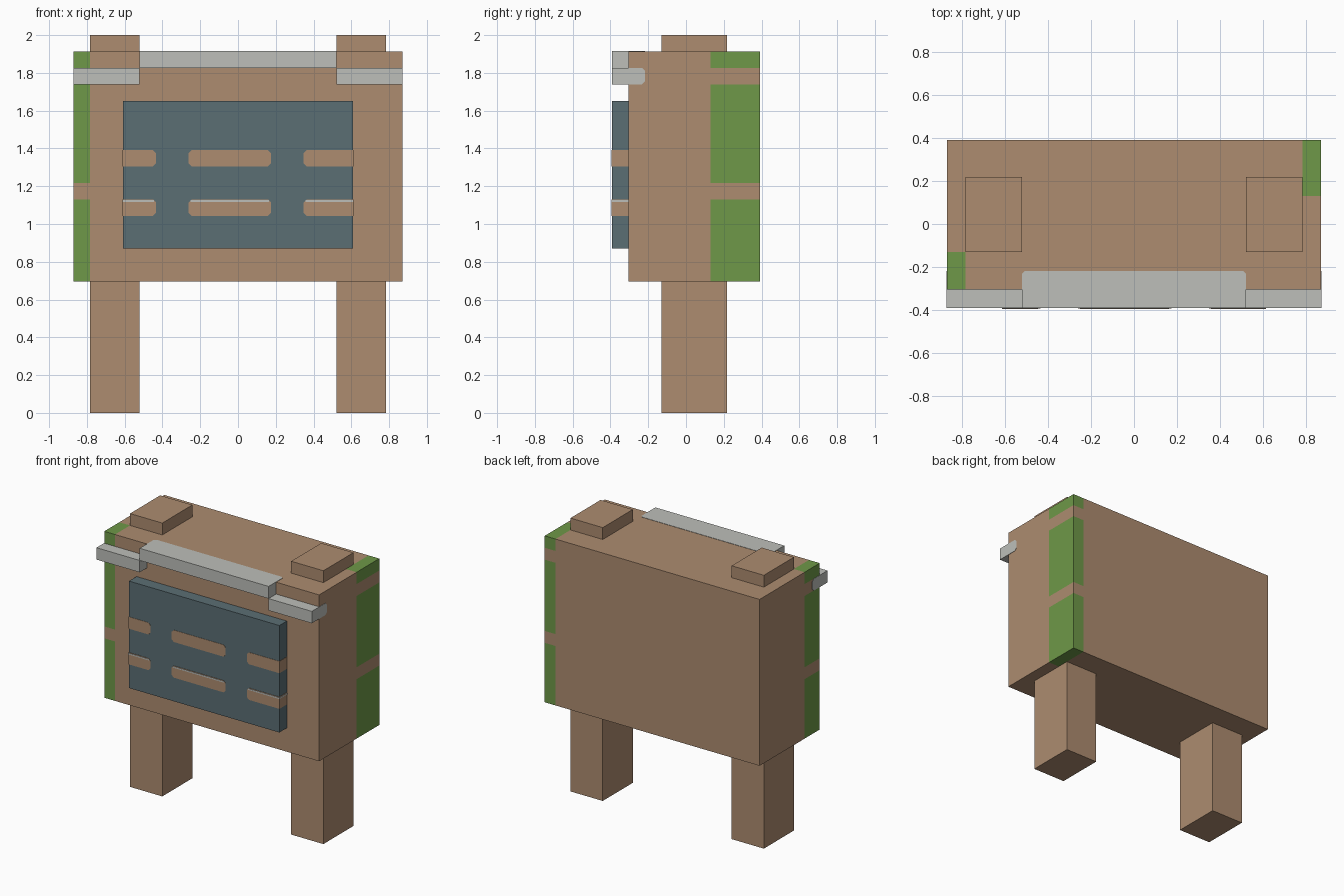
import bpy, bmesh
from mathutils import Vector

cube = bpy.data.objects.get("Cube")
if cube:
    bpy.data.objects.remove(cube, do_unlink=True)

U = 2 / 23        # one design unit
EPS = 0.025       # how far painted details stand proud, in units


def material(name, rgb):
    lin = [((c / 255 + 0.055) / 1.055) ** 2.4 for c in rgb] + [1.0]
    m = bpy.data.materials.new(name)
    m.use_nodes = True
    m.diffuse_color = lin
    m.node_tree.nodes["Principled BSDF"].inputs["Base Color"].default_value = lin
    return m


BROWN = material("warm_brown", (173, 140, 112))
GREEN = material("moss_green", (110, 152, 72))
SLATE = material("slate_blue", (91, 110, 116))
GREY = material("pale_grey", (189, 191, 186))


def finish(name, bm, *mats):
    bmesh.ops.recalc_face_normals(bm, faces=bm.faces)
    bmesh.ops.scale(bm, vec=(U, U, U), verts=bm.verts)
    me = bpy.data.meshes.new(name)
    bm.to_mesh(me)
    bm.free()
    for m in mats:
        me.materials.append(m)
    ob = bpy.data.objects.new(name, me)
    bpy.context.collection.objects.link(ob)
    return ob


def box_mesh(lo, hi):
    bm = bmesh.new()
    bmesh.ops.create_cube(bm, size=1)
    for v in bm.verts:
        v.co = [l + (c + 0.5) * (h - l) for c, l, h in zip(v.co, lo, hi)]
    return bm


def box(name, lo, hi, mat):
    return finish(name, box_mesh(lo, hi), mat)


def clipped_box(name, lo, hi, mat, axis, side, cut=0.18):
    """Box whose edges along `axis` lying on the given faces are chamfered.
    `side` is a list of (axis, sign) faces."""
    bm = box_mesh(lo, hi)
    mid = [(l + h) / 2 for l, h in zip(lo, hi)]
    edges = []
    for e in bm.edges:
        d = e.verts[1].co - e.verts[0].co
        c = (e.verts[0].co + e.verts[1].co) / 2
        if abs(d[axis]) > 1e-4 and any((c[a] - mid[a]) * s > 0 for a, s in side):
            edges.append(e)
    bmesh.ops.bevel(bm, geom=edges, offset=cut, segments=1, affect='EDGES')
    return finish(name, bm, mat)


# Body, cut along the moss borders and coloured by region
bm = box_mesh((-10, -3.5, 8), (10, 4.5, 22))
cuts = [(0, -9), (0, 9), (1, -1.5), (1, 1.5)] + [(2, z) for z in (13, 14, 20, 21)]
for axis, pos in cuts:
    n, p = Vector(), Vector()
    n[axis], p[axis] = 1, pos
    bmesh.ops.bisect_plane(bm, geom=bm.verts[:] + bm.edges[:] + bm.faces[:],
                           plane_co=p, plane_no=n)
for f in bm.faces:
    x, y, z = f.calc_center_median()
    corner = (x > 9 and y > 1.5) or (x < -9 and y < -1.5)
    gap = 13 < z < 14 or 20 < z < 21
    f.material_index = int(corner and not gap)
finish("body", bm, BROWN, GREEN)

# Posts: legs below, stubs above, and side ledges
for side, s in (("left", 1), ("right", -1)):
    xs = sorted((6 * s, 9 * s))
    box(side + "_leg", (xs[0], -1.5, 0), (xs[1], 2.5, 8), BROWN)
    box(side + "_post_top", (xs[0], -1.5, 22), (xs[1], 2.5, 23), BROWN)
    xs = sorted((6 * s, (10 + EPS) * s))
    clipped_box(side + "_ledge", (xs[0], -4.5, 20), (xs[1], -2.5, 21),
                GREY, 0, [(1, 1)])

# Middle ledge wraps onto the top
clipped_box("middle_ledge", (-6, -4.5, 21), (6, -2.5, 22 + EPS), GREY, 2, [(1, 1)])

# Front panel with two rows of slots
box("front_panel", (-7, -4.5, 10), (7, -3.5, 19), SLATE)
slots = [("right", -7 - EPS, -5, [(0, 1)]),
         ("middle", -3, 2, [(0, 1), (0, -1)]),
         ("left", 4, 7 + EPS, [(0, -1)])]
for row, z in (("lower", 12), ("upper", 15)):
    for name, x0, x1, ends in slots:
        clipped_box(f"{row}_{name}_slot", (x0, -4.5 - EPS, z),
                    (x1, -3.5, z + 1), BROWN, 1, ends)
        # Thin pale edge near the top of the lower slots
        if row == "lower":
            a = x0 - 0.02 if x0 < -7 else x0 + 0.12
            b = x1 + 0.02 if x1 > 7 else x1 - 0.12
            box(f"{name}_slot_trim", (a, -4.5 - 2 * EPS, z + 0.84),
                (b, -3.5, z + 0.95), GREY)
